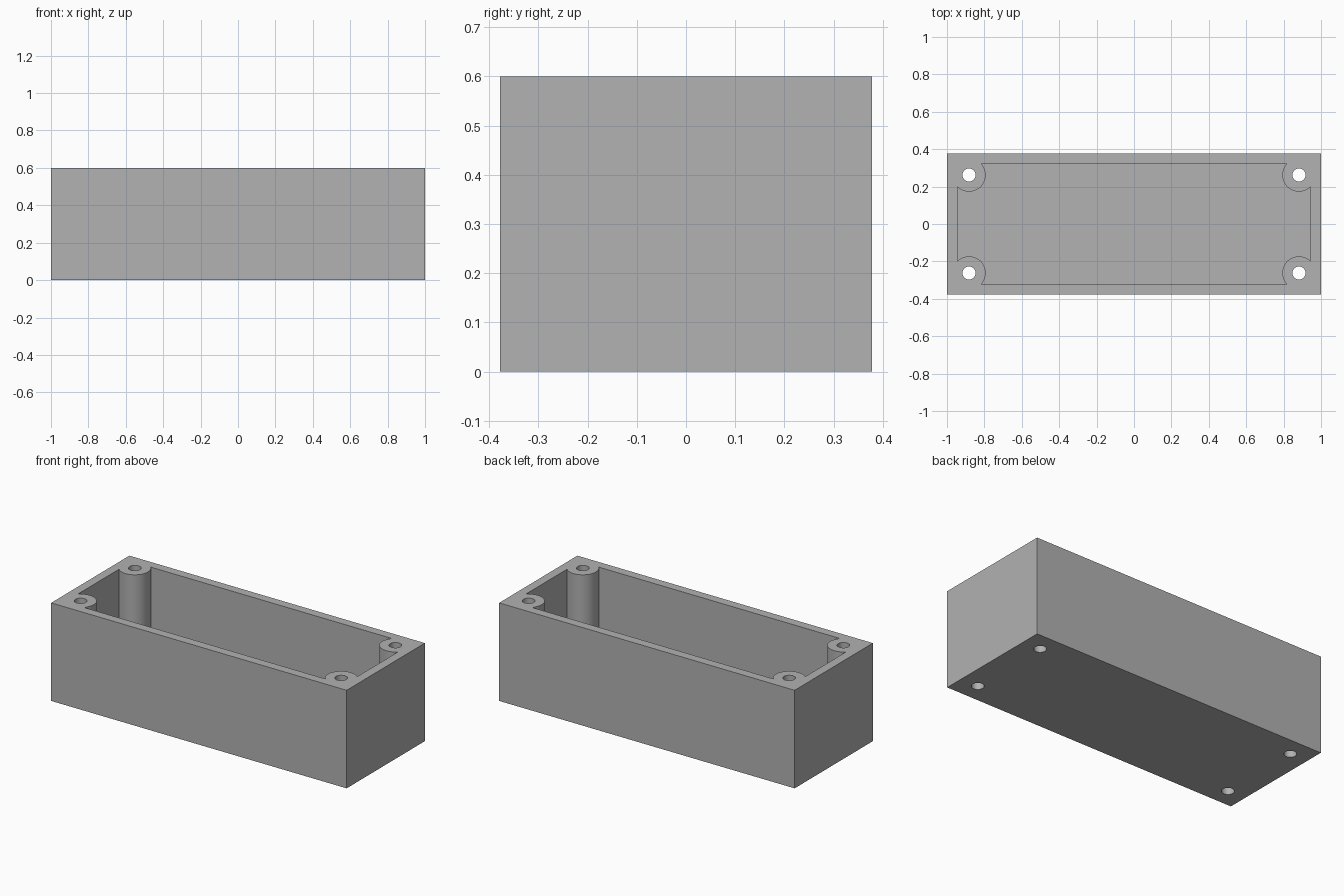
import bpy
import math

if "Cube" in bpy.data.objects:
    bpy.data.objects.remove(bpy.data.objects["Cube"], do_unlink=True)

# Overall sizes
WIDTH, DEPTH, HEIGHT = 2.0, 0.756, 0.6
WALL = 0.055
POST_X, POST_Y = 0.882, 0.262
POST_RADIUS, HOLE_RADIUS = 0.089, 0.035

grey = bpy.data.materials.new("plain grey")
grey.use_nodes = True
colour = (0.445, 0.445, 0.445, 1)
grey.diffuse_color = colour
grey.node_tree.nodes["Principled BSDF"].inputs["Base Color"].default_value = colour


def box(name, size, bottom):
    bpy.ops.mesh.primitive_cube_add(size=1, location=(0, 0, bottom + size[2] / 2))
    obj = bpy.context.object
    obj.name = name
    obj.scale = size
    bpy.ops.object.transform_apply(location=True, rotation=True, scale=True)
    return obj


def corner_cylinders(name, radius):
    """One upright cylinder for each corner, taller than the box."""
    parts = []
    for sx in (-1, 1):
        for sy in (-1, 1):
            bpy.ops.mesh.primitive_cylinder_add(
                vertices=64, radius=radius, depth=HEIGHT * 2,
                location=(sx * POST_X, sy * POST_Y, HEIGHT / 2))
            parts.append(bpy.context.object)
            parts[-1].name = name
    return parts


def subtract(target, cutters):
    bpy.ops.object.select_all(action="DESELECT")
    bpy.context.view_layer.objects.active = target
    target.select_set(True)
    for cutter in cutters:
        cutter.hide_render = True
        mod = target.modifiers.new("cut", "BOOLEAN")
        mod.operation = "DIFFERENCE"
        mod.solver = "EXACT"
        mod.object = cutter
        bpy.ops.object.modifier_apply(modifier=mod.name)
    for cutter in cutters:
        bpy.data.objects.remove(cutter, do_unlink=True)


# Cavity shape, leaving solid material for the four corner posts
cavity = box("cavity_cutter", (WIDTH - 2 * WALL, DEPTH - 2 * WALL, HEIGHT), WALL)
subtract(cavity, corner_cylinders("post_cutter", POST_RADIUS))

# Open box with through holes down the posts
enclosure = box("enclosure_box", (WIDTH, DEPTH, HEIGHT), 0)
subtract(enclosure, [cavity])
subtract(enclosure, corner_cylinders("screw_hole_cutter", HOLE_RADIUS))

enclosure.data.materials.clear()
enclosure.data.materials.append(grey)
bpy.ops.object.shade_smooth_by_angle(angle=math.radians(30))
